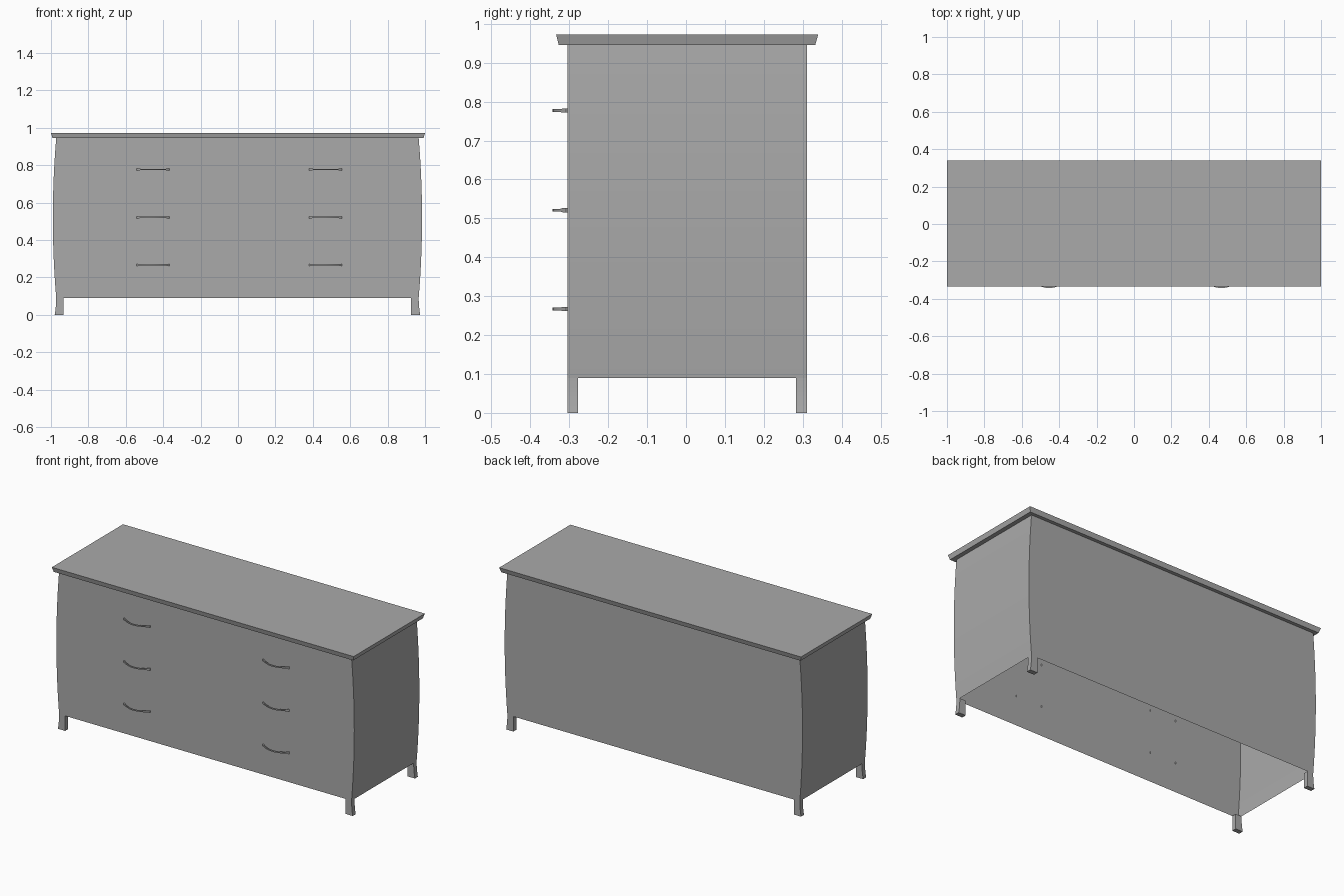
import bpy, bmesh

if "Cube" in bpy.data.objects:
    bpy.data.objects.remove(bpy.data.objects["Cube"])


def make_material(name, value):
    mat = bpy.data.materials.new(name)
    mat.use_nodes = True
    colour = (value, value, value, 1)
    mat.diffuse_color = colour
    mat.node_tree.nodes["Principled BSDF"].inputs["Base Color"].default_value = colour
    return mat


grey = make_material("plain grey", 0.4)

FRONT, BACK = -0.305, 0.311
FLOOR, BODY_TOP, TOP = 0.09, 0.945, 0.973
MID_X = -0.003


def half_width(z):
    """Bowed side of the chest, flaring slightly outward at the foot."""
    if z < FLOOR:
        return 0.969 + 0.008 * (1 - z / FLOOR) ** 2
    t = (z - FLOOR) / (BODY_TOP - FLOOR)
    return 0.969 + 0.072 * t * (1 - t)


def levels(low, high, steps):
    return [low + (high - low) * i / steps for i in range(steps + 1)]


def finish(name, bm, smooth=True):
    bmesh.ops.recalc_face_normals(bm, faces=bm.faces)
    mesh = bpy.data.meshes.new(name)
    bm.to_mesh(mesh)
    bm.free()
    mesh.materials.append(grey)
    obj = bpy.data.objects.new(name, mesh)
    bpy.context.collection.objects.link(obj)
    if smooth:
        bpy.ops.object.select_all(action="DESELECT")
        obj.select_set(True)
        bpy.context.view_layer.objects.active = obj
        bpy.ops.object.shade_smooth_by_angle(angle=0.5)
    return obj


def loft(name, rings, caps=True, smooth=True):
    """Skin a run of equal-length closed rings."""
    bm = bmesh.new()
    loops = [[bm.verts.new(p) for p in ring] for ring in rings]
    for a, b in zip(loops, loops[1:]):
        n = len(a)
        for i in range(n):
            j = (i + 1) % n
            bm.faces.new((a[i], a[j], b[j], b[i]))
    if caps:
        bm.faces.new(loops[0])
        bm.faces.new(loops[-1])
    return finish(name, bm, smooth)


def rectangle(x0, x1, y0, y1, z):
    return [(x0, y0, z), (x1, y0, z), (x1, y1, z), (x0, y1, z)]


# Chest shell: thin bowed walls, open underneath
loft("chest_body", [
    rectangle(MID_X - half_width(z), MID_X + half_width(z), FRONT, BACK, z)
    for z in levels(FLOOR, BODY_TOP, 14)], caps=False)

# Four legs, flush with the walls
for side, side_name in ((-1, "right"), (1, "left")):
    for y0, y1, end in ((FRONT, FRONT + 0.028, "front"), (BACK - 0.028, BACK, "back")):
        loft(f"{end}_{side_name}_leg", [
            rectangle(MID_X + side * 0.929, MID_X + side * half_width(z), y0, y1, z)
            for z in levels(0, FLOOR, 4)])

# Overhanging top with bevelled underside edge
loft("chest_top", [
    rectangle(-0.992, 0.992, -0.327, 0.332, BODY_TOP),
    rectangle(-1, 1, -0.334, 0.34, TOP)], smooth=False)


# Bowed drawer handles with slightly thicker ends
def handle(name, x, z):
    rings = []
    for t in levels(-1, 1, 16):
        y = FRONT - 0.034 * (1 - t * t)
        h = 0.0055 if abs(t) > 0.8 else 0.0035
        d = 0.0035
        cx = x + 0.088 * t
        rings.append([(cx, y - d, z - h), (cx, y + d, z - h),
                      (cx, y + d, z + h), (cx, y - d, z + h)])
    loft(name, rings)


for x, side_name in ((-0.454, "right"), (0.468, "left")):
    for z, row in ((0.777, "upper"), (0.521, "middle"), (0.267, "lower")):
        handle(f"{row}_{side_name}_handle", x, z)
